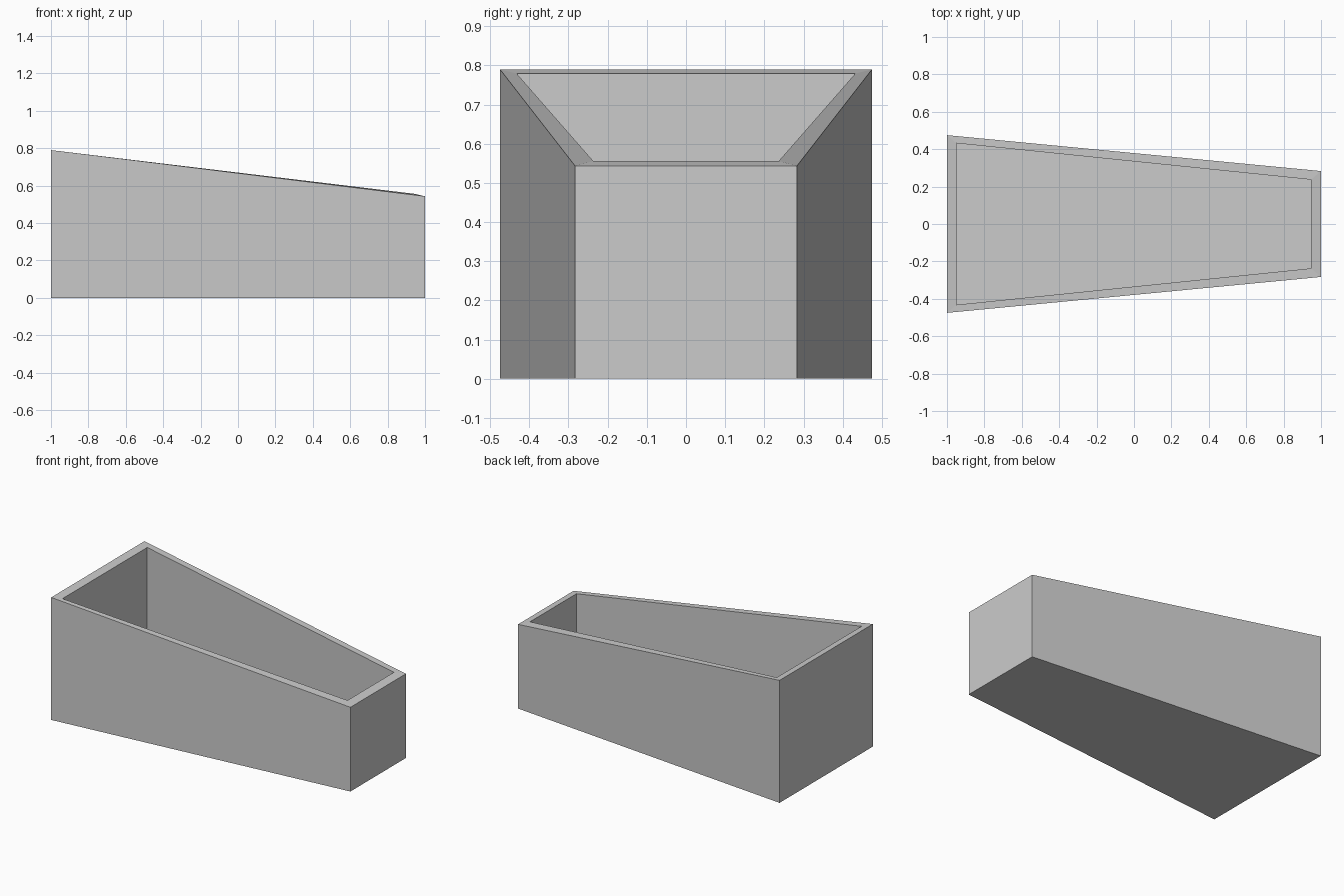
import bpy
import bmesh

cube = bpy.data.objects.get("Cube")
if cube:
    bpy.data.objects.remove(cube, do_unlink=True)

# Plain grey material
grey = bpy.data.materials.new("plain grey")
grey.use_nodes = True
colour = (0.6, 0.6, 0.6, 1)
grey.diffuse_color = colour
grey.node_tree.nodes["Principled BSDF"].inputs["Base Color"].default_value = colour


def ring(bm, x0, w0, z0, x1, w1, z1):
    """Four corners of a tapered outline, wide end first."""
    corners = [(x0, -w0, z0), (x1, -w1, z1), (x1, w1, z1), (x0, w0, z0)]
    return [bm.verts.new(c) for c in corners]


# Tapered open box: outer shell, sloping rim, inner walls and floor
bm = bmesh.new()
rings = [
    ring(bm, -1, 0.475, 0, 1, 0.283, 0),
    ring(bm, -1, 0.475, 0.79, 1, 0.283, 0.543),
    ring(bm, -0.95, 0.432, 0.779, 0.947, 0.237, 0.556),
    ring(bm, -0.95, 0.432, 0.05, 0.947, 0.237, 0.05),
]
bm.faces.new(rings[0][::-1])
for low, high in zip(rings, rings[1:]):
    for i in range(4):
        j = (i + 1) % 4
        bm.faces.new((low[i], low[j], high[j], high[i]))
bm.faces.new(rings[-1])
bmesh.ops.recalc_face_normals(bm, faces=bm.faces)

mesh = bpy.data.meshes.new("tapered_open_box")
bm.to_mesh(mesh)
bm.free()
mesh.materials.append(grey)
box = bpy.data.objects.new("tapered_open_box", mesh)
bpy.context.collection.objects.link(box)
